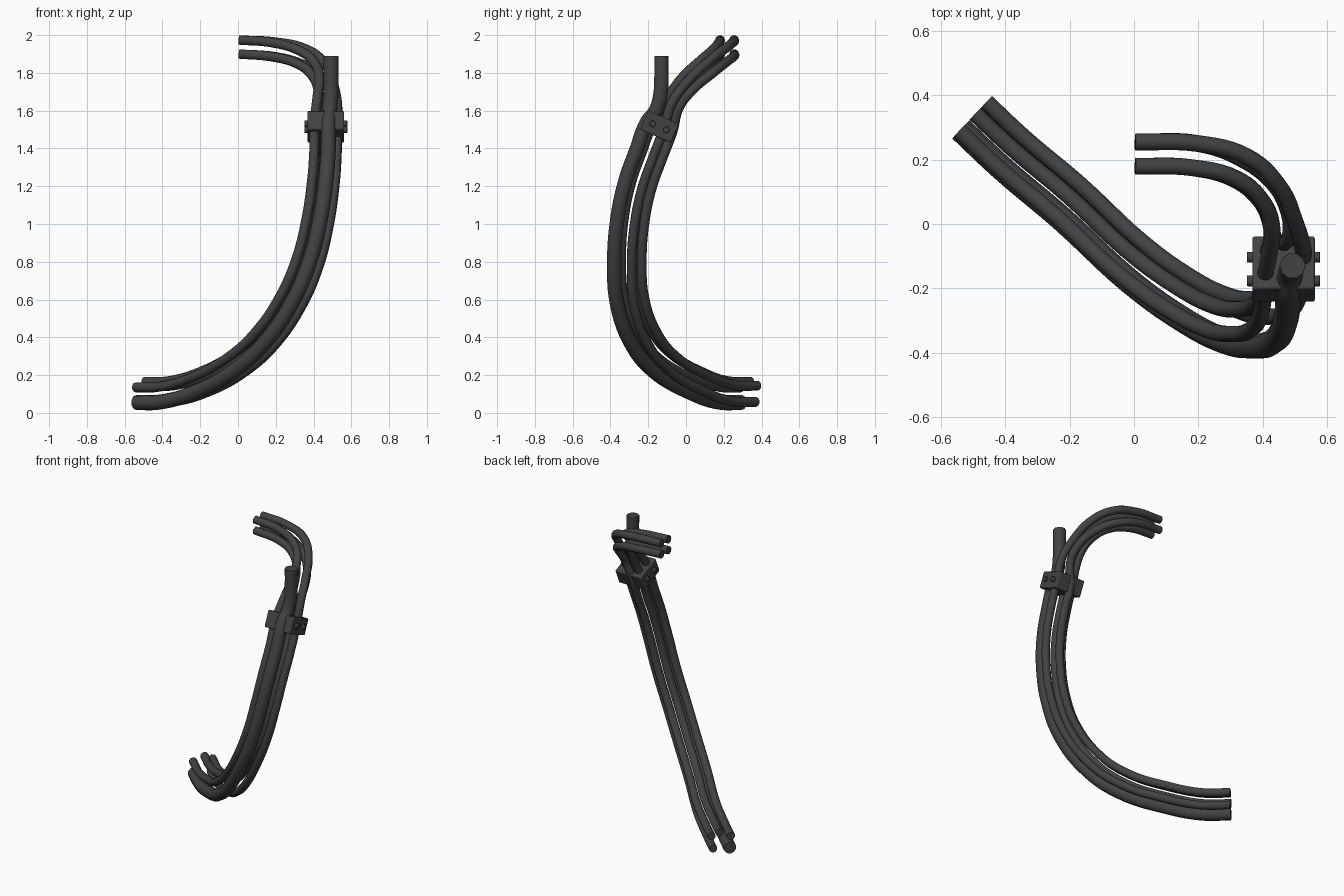
import bpy, math
from mathutils import Vector, Matrix

cube = bpy.data.objects.get("Cube")
if cube:
    bpy.data.objects.remove(cube, do_unlink=True)

# single dark rubber / metal colour
mat = bpy.data.materials.new("dark_grey")
mat.use_nodes = True
col = (0.055, 0.055, 0.055, 1)
mat.diffuse_color = col
bsdf = mat.node_tree.nodes["Principled BSDF"]
bsdf.inputs["Base Color"].default_value = col
bsdf.inputs["Roughness"].default_value = 0.6


def finish(obj, name):
    obj.name = name
    obj.data.materials.clear()
    obj.data.materials.append(mat)
    bpy.ops.object.select_all(action='DESELECT')
    obj.select_set(True)
    bpy.context.view_layer.objects.active = obj
    bpy.ops.object.shade_smooth_by_angle(angle=math.radians(40))


def tube(name, pts, radius):
    """Smooth round cable through the points, with flat ends."""
    cu = bpy.data.curves.new(name, 'CURVE')
    cu.dimensions = '3D'
    cu.resolution_u = 6
    cu.bevel_depth = radius
    cu.bevel_resolution = 3
    cu.use_fill_caps = True
    sp = cu.splines.new('BEZIER')
    sp.bezier_points.add(len(pts) - 1)
    for bp, p in zip(sp.bezier_points, pts):
        bp.co = p
        bp.handle_left_type = bp.handle_right_type = 'AUTO'
    obj = bpy.data.objects.new(name, cu)
    bpy.context.collection.objects.link(obj)
    bpy.ops.object.select_all(action='DESELECT')
    obj.select_set(True)
    bpy.context.view_layer.objects.active = obj
    bpy.ops.object.convert(target='MESH')
    finish(bpy.context.view_layer.objects.active, name)


# centre line of the bundle, from the clamp down to the lower ends
centre = [Vector(p) for p in (
    (.465, -.14, 1.515), (.463, -.195, 1.37), (.45, -.255, 1.2), (.42, -.295, 1.0),
    (.37, -.308, .8), (.285, -.295, .6), (.15, -.225, .4), (0, -.115, .262),
    (-.2, .07, .152), (-.38, .222, .102), (-.5, .335, .1))]
side = Vector((.70, .65, -.295)).normalized()


def strand(e, n):
    """Bundle path shifted sideways by e and inward by n."""
    out = []
    for i, c in enumerate(centre):
        t = (centre[min(i + 1, len(centre) - 1)] - centre[max(i - 1, 0)]).normalized()
        inner = side.cross(t).normalized()
        out.append(c + t.cross(inner) * e + inner * n)
    return out


# name, radius, (sideways, inward) place in the bundle, path above the clamp from the tip down
cables = [
    ("thick_cable", .04, (-.04, -.06),
     [(.493, -.13, 1.89), (.493, -.13, 1.78), (.492, -.135, 1.69), (.485, -.16, 1.6)]),
    ("thin_cable_outer_upper", .026, (.06, -.025),
     [(.004, .255, 1.974), (.2, .25, 1.963), (.35, .21, 1.93), (.45, .12, 1.86),
      (.5, .01, 1.755), (.525, -.075, 1.64)]),
    ("thin_cable_outer_lower", .026, (.045, .06),
     [(.004, .255, 1.9), (.2, .25, 1.885), (.33, .205, 1.85), (.43, .13, 1.79),
      (.48, .04, 1.715), (.485, -.035, 1.62)]),
    ("thin_cable_inner_upper", .026, (-.07, .015),
     [(.004, .18, 1.974), (.18, .175, 1.96), (.32, .14, 1.92), (.4, .07, 1.86),
      (.43, -.02, 1.775), (.42, -.095, 1.67)]),
    ("thin_cable_inner_lower", .026, (-.01, .065),
     [(.004, .18, 1.9), (.18, .175, 1.885), (.31, .14, 1.85), (.39, .075, 1.79),
      (.425, 0, 1.705), (.425, -.055, 1.61)]),
]
for name, r, (e, n), top in cables:
    tube(name, [Vector(p) for p in top] + strand(e, n), r)

# clamp block, tilted to follow the bundle
tilt = Matrix.Translation((.465, -.14, 1.515)) @ Matrix.Rotation(math.radians(-23.5), 4, 'X')


def bevel(obj, width):
    b = obj.modifiers.new("edge_round", 'BEVEL')
    b.width = width
    b.segments = 2
    b.limit_method = 'ANGLE'


bpy.ops.mesh.primitive_cube_add(size=1)
clamp = bpy.context.object
clamp.data.transform(Matrix.Diagonal((.194, .178, .108, 1)))
clamp.matrix_world = tilt
finish(clamp, "clamp_block")
bevel(clamp, .006)

# two bolt heads on each side of the clamp
for sx, label in ((1, "left"), (-1, "right")):
    for sy, pos in ((-1, "front"), (1, "back")):
        bpy.ops.mesh.primitive_cylinder_add(vertices=16, radius=.017, depth=.03)
        bolt = bpy.context.object
        bolt.matrix_world = (tilt @ Matrix.Translation((sx * .099, sy * .04, 0))
                             @ Matrix.Rotation(math.pi / 2, 4, 'Y'))
        finish(bolt, f"bolt_{label}_{pos}")
        bevel(bolt, .003)
